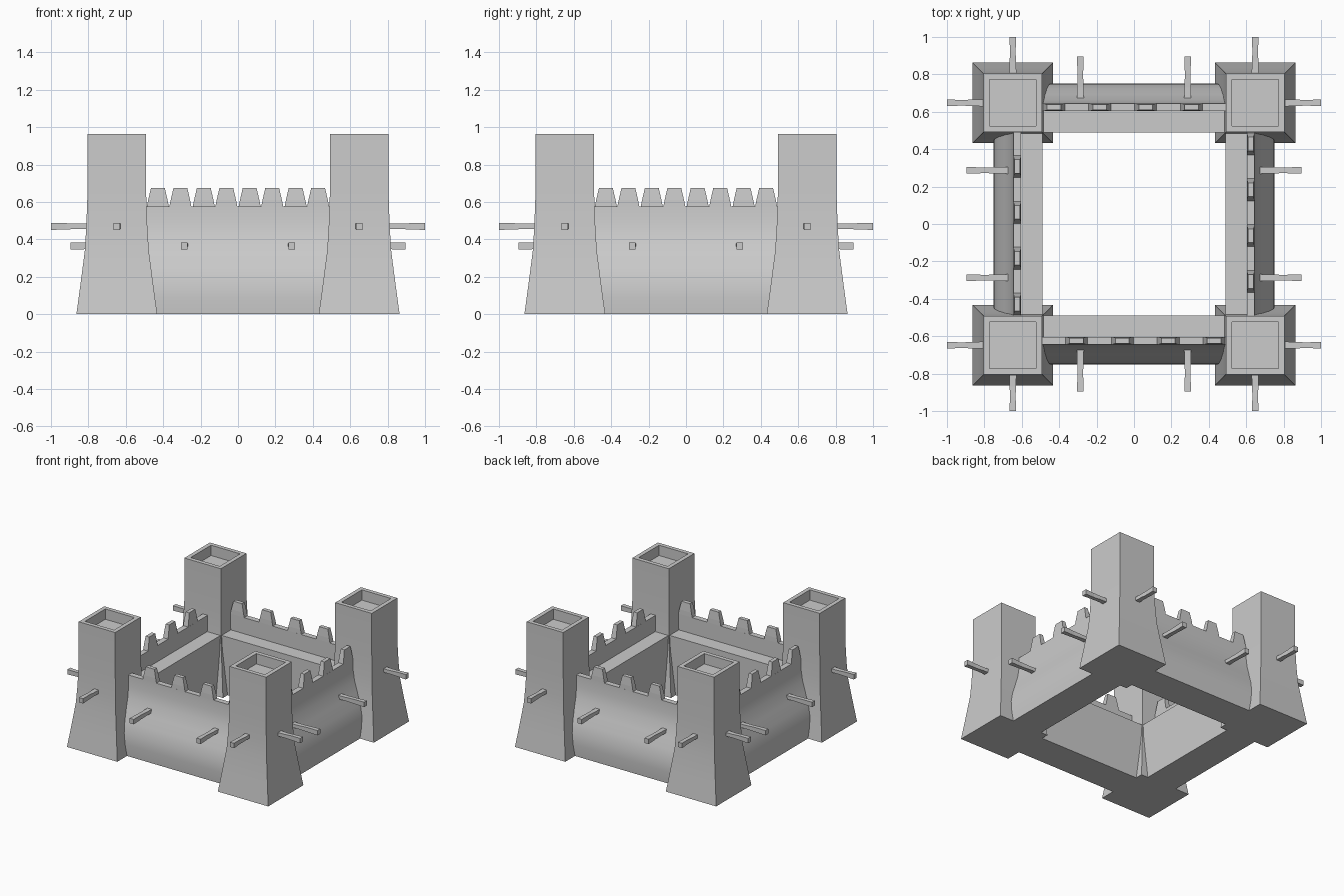
import bpy, bmesh
from math import pi
from mathutils import Matrix, Vector

if "Cube" in bpy.data.objects:
    bpy.data.objects.remove(bpy.data.objects["Cube"])


def finish(bm, name, turn=0, smooth=False):
    bmesh.ops.recalc_face_normals(bm, faces=bm.faces)
    bm.transform(Matrix.Rotation(turn * pi / 2, 4, 'Z'))
    me = bpy.data.meshes.new(name)
    bm.to_mesh(me)
    bm.free()
    ob = bpy.data.objects.new(name, me)
    bpy.context.collection.objects.link(ob)
    if smooth:
        bpy.ops.object.select_all(action='DESELECT')
        ob.select_set(True)
        bpy.context.view_layer.objects.active = ob
        bpy.ops.object.shade_smooth_by_angle(angle=0.6)
    return ob


def loft(bm, rings):
    """Join rectangular rings, each a list of 4 points, and cap both ends."""
    loops = [[bm.verts.new(p) for p in r] for r in rings]
    for a, b in zip(loops, loops[1:]):
        for i in range(4):
            j = (i + 1) % 4
            bm.faces.new((a[i], a[j], b[j], b[i]))
    bm.faces.new(loops[0][::-1])
    bm.faces.new(loops[-1])


def rect_z(cx, cy, hx, hy, z):
    return [(cx - hx, cy - hy, z), (cx + hx, cy - hy, z),
            (cx + hx, cy + hy, z), (cx - hx, cy + hy, z)]


def tower(turn):
    c = 0.648
    # flared square shaft, rim, then sunken roof
    prof = [(0.216, 0), (0.193, 0.17), (0.171, 0.34), (0.163, 0.47), (0.157, 0.64),
            (0.157, 0.965), (0.125, 0.965), (0.125, 0.885)]
    bm = bmesh.new()
    loft(bm, [rect_z(-c, -c, h, h, z) for h, z in prof])
    finish(bm, "corner_tower", turn, True)


def wall(turn):
    # cross-section: curved outer foot, parapet, walkway, plain inner face
    prof = [(-0.745, 0), (-0.751, 0.09), (-0.746, 0.17), (-0.724, 0.25),
            (-0.692, 0.33), (-0.664, 0.41), (-0.648, 0.49), (-0.645, 0.575),
            (-0.603, 0.575), (-0.603, 0.45), (-0.49, 0.45), (-0.49, 0)]
    bm = bmesh.new()
    f = bm.faces.new([bm.verts.new((-0.58, y, z)) for y, z in prof])
    ext = bmesh.ops.extrude_face_region(bm, geom=[f])["geom"]
    bmesh.ops.translate(bm, vec=Vector((1.16, 0, 0)),
                        verts=[v for v in ext if isinstance(v, bmesh.types.BMVert)])
    finish(bm, "curtain_wall", turn, True)


def merlons(turn):
    bm = bmesh.new()
    for i in range(4):
        x = -0.308 + i * 0.2455
        loft(bm, [rect_z(x, -0.624, 0.06, 0.021, 0.57),
                  rect_z(x, -0.624, 0.052, 0.020, 0.61),
                  rect_z(x, -0.624, 0.037, 0.015, 0.675)])
    finish(bm, "merlons", turn)


def beam(x, y0, y1, z, name, turn):
    # slightly flared wooden beam pointing outwards
    bm = bmesh.new()
    rings = []
    for t, hx, hz in ((0, 0.020, 0.014), (0.4, 0.017, 0.014),
                      (0.65, 0.015, 0.017), (1, 0.018, 0.019)):
        y = y0 + (y1 - y0) * t
        rings.append([(x - hx, y, z - hz), (x + hx, y, z - hz),
                      (x + hx, y, z + hz), (x - hx, y, z + hz)])
    loft(bm, rings)
    finish(bm, name, turn)


# one quarter of the fort, repeated around the courtyard
for t in range(4):
    tower(t)
    wall(t)
    merlons(t)
    for s in (-1, 1):
        beam(s * 0.648, -0.78, -1.0, 0.47, "tower_beam", t)
        beam(s * 0.287, -0.62, -0.895, 0.365, "wall_beam", t)
